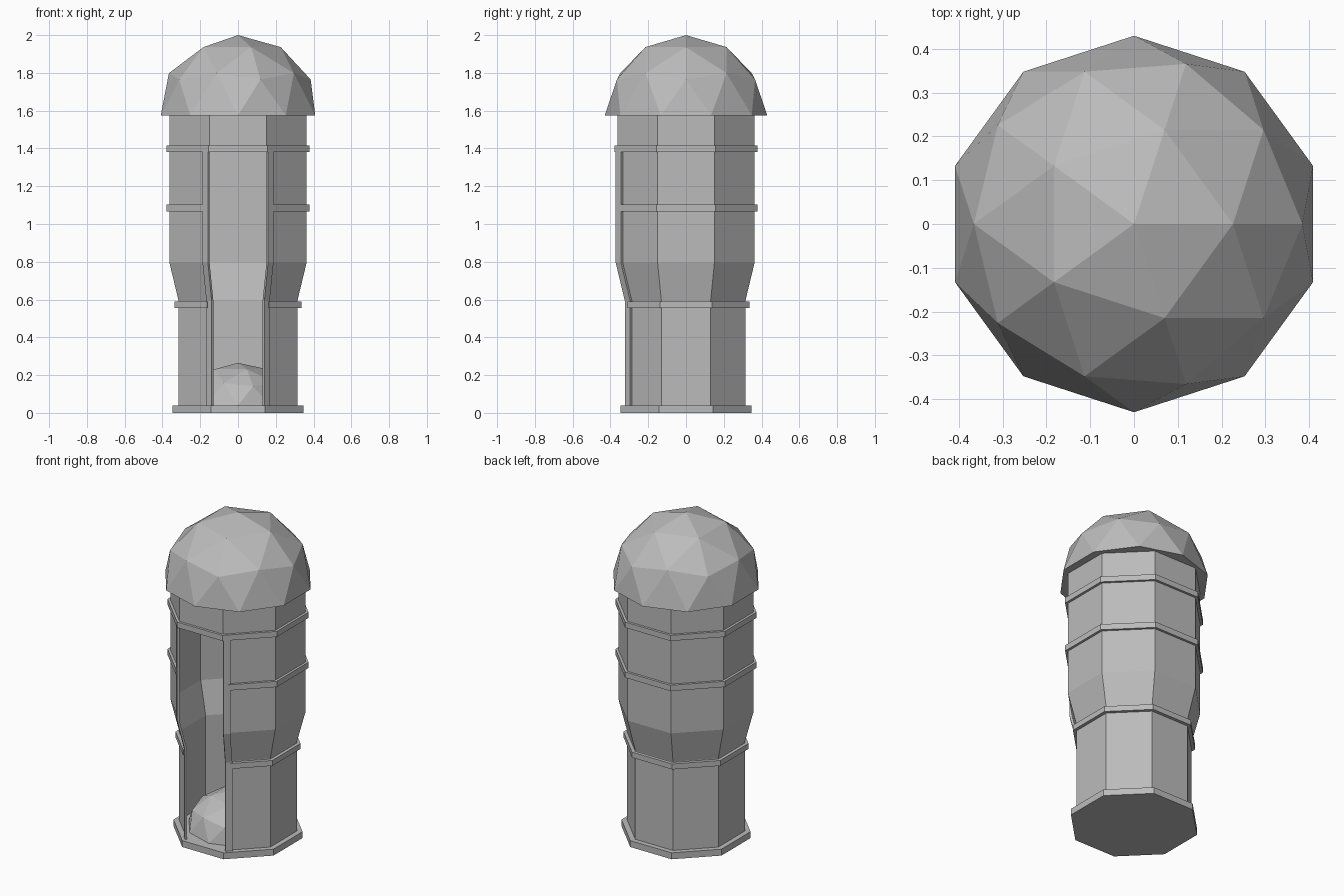
import bpy, bmesh, math
from mathutils import Vector

cube = bpy.data.objects.get("Cube")
if cube:
    bpy.data.objects.remove(cube)

grey = bpy.data.materials.new("plain grey")
grey.use_nodes = True
grey.diffuse_color = (0.5, 0.5, 0.5, 1)
grey.node_tree.nodes["Principled BSDF"].inputs["Base Color"].default_value = (0.5, 0.5, 0.5, 1)

LOW, HIGH = 0.315, 0.363          # apothems of the lower and upper wall
BEND, SHOULDER, TOP = 0.595, 0.795, 1.575
FLOOR, LINTEL = 0.04, 1.385


def finish(bm, name):
    bmesh.ops.remove_doubles(bm, verts=bm.verts, dist=1e-5)
    bmesh.ops.recalc_face_normals(bm, faces=bm.faces)
    mesh = bpy.data.meshes.new(name)
    bm.to_mesh(mesh)
    bm.free()
    mesh.materials.append(grey)
    obj = bpy.data.objects.new(name, mesh)
    bpy.context.collection.objects.link(obj)
    return obj


def corner(i, apothem, z):
    """Octagon corner; side 0 (between corners 0 and 1) faces the front."""
    a = math.radians(-112.5 + 45 * i)
    r = apothem / math.cos(math.pi / 8)
    return Vector((r * math.cos(a), r * math.sin(a), z))


def loft(bm, rings, closed=True, caps=True):
    """Join rings of points with quads."""
    rows = [[bm.verts.new(p) for p in ring] for ring in rings]
    n = len(rows[0])
    for a, b in zip(rows, rows[1:]):
        for i in range(n if closed else n - 1):
            j = (i + 1) % n
            bm.faces.new((a[i], a[j], b[j], b[i]))
    if caps:
        bm.faces.new(rows[0])
        bm.faces.new(rows[-1])


def octagon_slab(name, apothem, z0, z1):
    bm = bmesh.new()
    loft(bm, [[corner(i, apothem, z) for i in range(8)] for z in (z0, z1)])
    finish(bm, name)


def dome(name, radius, height, z):
    """Upper half of a faceted sphere, closed underneath."""
    bm = bmesh.new()
    bmesh.ops.create_icosphere(bm, subdivisions=2, radius=1)
    low = [v for v in bm.verts if v.co.z < -0.01]
    bmesh.ops.delete(bm, geom=low, context='VERTS')
    rim = [e for e in bm.edges if e.is_boundary]
    bmesh.ops.contextual_create(bm, geom=rim)
    for v in bm.verts:
        v.co = (v.co.x * radius, v.co.y * radius, v.co.z * height + z)
    finish(bm, name)


# Wall shell, with the front side left open as a doorway
bm = bmesh.new()
profile = [(LOW, 0.02), (LOW, BEND), (HIGH, SHOULDER), (HIGH, TOP)]
loft(bm, [[corner(i, r, z) for i in range(1, 9)] for r, z in profile],
     closed=False, caps=False)
bm.faces.new([bm.verts.new(corner(i, HIGH, z))
              for i, z in ((0, LINTEL), (1, LINTEL), (1, TOP), (0, TOP))])
finish(bm, "wall")

# Base plate and the full ring above the doorway
octagon_slab("base", 0.346, 0, FLOOR)
bm = bmesh.new()
rings = [[corner(i, r, z) for i in range(8)]
         for r, z in ((HIGH, 1.38), (0.378, 1.38), (0.378, 1.415), (HIGH, 1.415), (HIGH, 1.38))]
loft(bm, rings, caps=False)
finish(bm, "upper_band")


# Bands that run round the back and stop at the door frame
def open_band(name, inner, outer, z0, z1, gap=0.035):
    bm = bmesh.new()
    sections = []
    for i in range(1, 9):
        section = []
        for r, z in ((inner, z0), (outer, z0), (outer, z1), (inner, z1)):
            p = corner(i, r, z)
            if i in (1, 8):
                other = corner(2 if i == 1 else 7, r, z)
                p += (other - p).normalized() * gap
            section.append(p)
        sections.append(section)
    loft(bm, sections)
    finish(bm, name)


open_band("middle_band", HIGH, 0.378, 1.067, 1.103)
open_band("lower_band", LOW, 0.335, 0.556, 0.59)

# Door frame strips on the slanted sides beside the doorway
for name, i, j in (("left_door_frame", 1, 2), ("right_door_frame", 0, 7)):
    bm = bmesh.new()
    rings = []
    for r, z in [(LOW, FLOOR), (LOW, BEND), (HIGH, SHOULDER), (HIGH, LINTEL)]:
        p, q = corner(i, r, z), corner(j, r, z)
        along = (q - p).normalized() * 0.04
        out = ((p + q) / 2 - Vector((0, 0, z))).normalized() * 0.013
        rings.append([p, p + along, p + along + out, p + out])
    loft(bm, rings)
    finish(bm, name)

# Roof and the mound on the floor
dome("roof_dome", 0.43, 0.425, TOP)
dome("floor_mound", 0.29, 0.225, FLOOR)
